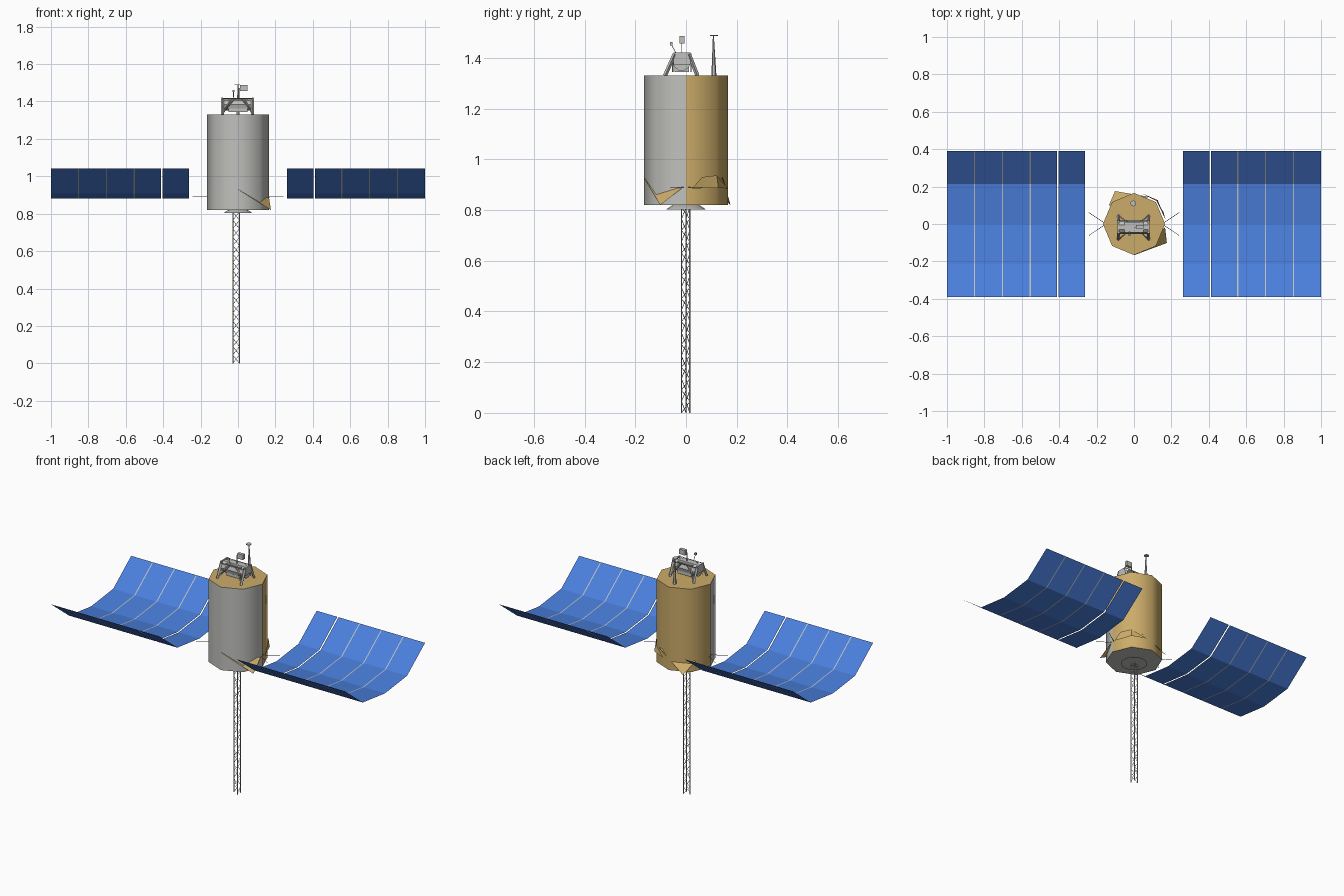
import bpy, bmesh, math
from mathutils import Vector

if "Cube" in bpy.data.objects:
    bpy.data.objects.remove(bpy.data.objects["Cube"])

def mat(name, r, g, b):
    m = bpy.data.materials.new(name)
    m.diffuse_color = (r, g, b, 1)
    m.use_nodes = True
    m.node_tree.nodes["Principled BSDF"].inputs["Base Color"].default_value = m.diffuse_color
    return m

GOLD = mat("gold_foil", .60, .41, .14)
GREY = mat("light_grey", .53, .53, .51)
BLUE = mat("solar_blue", .069, .212, .72)
STEEL = mat("steel_grey", .30, .30, .30)

def obj(name, bm, *mats, smooth=None):
    me = bpy.data.meshes.new(name)
    bm.normal_update()
    bm.to_mesh(me)
    bm.free()
    o = bpy.data.objects.new(name, me)
    bpy.context.collection.objects.link(o)
    for m in mats:
        me.materials.append(m)
    if smooth:
        bpy.ops.object.select_all(action='DESELECT')
        o.select_set(True)
        bpy.context.view_layer.objects.active = o
        bpy.ops.object.shade_smooth_by_angle(angle=math.radians(smooth))
    return o

def rod(bm, a, b, r1, r2=None, sides=5):
    """Tapered rod between two points."""
    a, b = Vector(a), Vector(b)
    d = b - a
    ret = bmesh.ops.create_cone(bm, cap_ends=True, segments=sides, radius1=r1,
                                radius2=r1 if r2 is None else r2, depth=d.length)
    q = Vector((0, 0, 1)).rotation_difference(d.normalized())
    for v in ret['verts']:
        v.co = q @ v.co + (a + b) / 2

def box(bm, x0, x1, y0, y1, z0, z1):
    ret = bmesh.ops.create_cube(bm, size=1)
    for v in ret['verts']:
        v.co = Vector(((x0 + x1) / 2 + v.co.x * (x1 - x0),
                       (y0 + y1) / 2 + v.co.y * (y1 - y0),
                       (z0 + z1) / 2 + v.co.z * (z1 - z0)))

def polar(r, deg, z):
    return (r * math.cos(math.radians(deg)), r * math.sin(math.radians(deg)), z)

# Octagonal body: grey front half and underside, gold back half and top
bm = bmesh.new()
rings = [[bm.verts.new(polar(.166, 45 * i, z)) for i in range(8)] for z in (.82, 1.33)]
for i in range(8):
    j = (i + 1) % 8
    f = bm.faces.new((rings[0][i], rings[0][j], rings[1][j], rings[1][i]))
    f.material_index = 0 if i < 4 else 1
bm.faces.new(rings[1]).material_index = 0
bm.faces.new(rings[0][::-1]).material_index = 1
obj("body", bm, GOLD, GREY, smooth=60)

# Gold sunshade flaps around the lower body
for k, turn in enumerate((0, 150)):
    bm = bmesh.new()
    pts = [polar(.167, -90 + turn, .93), polar(.203, -30 + turn, .82), polar(.167, -6 + turn, .885)]
    bm.faces.new([bm.verts.new(p) for p in pts])
    obj(f"sunshade_{k + 1}", bm, GOLD)
bm = bmesh.new()
pts = [polar(.17, 8, .885), polar(.18, 45, .888), polar(.17, 76, .885), polar(.172, 45, .937), polar(.17, 22, .93)]
bm.faces.new([bm.verts.new(p) for p in (pts[0], pts[1], pts[3], pts[4])])
bm.faces.new([bm.verts.new(p) for p in (pts[1], pts[2], pts[3])])
obj("sunshade_3", bm, GOLD)

# Shallow dish under the body
bm = bmesh.new()
rod(bm, (0, 0, .803), (0, 0, .821), .078, .05, 16)
obj("bottom_dish", bm, GREY, smooth=40)

# Triangular lattice mast
legs = [(-.028, 0), (.008, -.018), (.008, .015)]
bm = bmesh.new()
for x, y in legs:
    rod(bm, (x, y, 0), (x, y, .81), .0028)
obj("mast_rails", bm, GREY)
bm = bmesh.new()
bays = 18
h = .81 / bays
for i in range(bays):
    for s in range(3):
        a, b = legs[s], legs[(s + 1) % 3]
        if i % 2:
            a, b = b, a
        rod(bm, (*a, i * h), (*b, (i + 1) * h), .0013, sides=4)
obj("mast_bracing", bm, GREY)

# Solar wings: folded sheets in five strips, with narrow joining strips
profile = [(-.39, 1.043), (-.215, .907), (0, .881), (.215, .907), (.39, 1.043)]

def sheet(bm, x0, x1):
    va = [bm.verts.new((x0, y, z)) for y, z in profile]
    vb = [bm.verts.new((x1, y, z)) for y, z in profile]
    for i in range(4):
        f = bm.faces.new((va[i], va[i + 1], vb[i + 1], vb[i]))
        f.normal_update()
        if f.normal.z < 0:
            f.normal_flip()

strips = [(.262, .403), (.411, .552), (.558, .701), (.707, .85), (.856, 1.0)]
for side, name in ((-1, "left"), (1, "right")):
    bm = bmesh.new()
    for a, b in strips:
        sheet(bm, side * a, side * b)
    obj(f"solar_wing_{name}", bm, BLUE)
    bm = bmesh.new()
    for (_, a), (b, _) in zip(strips[1:], strips[2:]):
        sheet(bm, side * a, side * b)
    obj(f"wing_seams_{name}", bm, GREY)
    # V-shaped struts reaching towards the wing
    bm = bmesh.new()
    for t in (-1, 1):
        rod(bm, (side * .15, 0, .89), (side * .242, t * .062, .89), .0015)
    obj(f"wing_struts_{name}", bm, STEEL)

# Instrument on top: horizontal drum with end plates and splayed legs
bm = bmesh.new()
rod(bm, (-.08, -.017, 1.385), (.076, -.017, 1.385), .036, sides=10)
box(bm, -.05, .05, -.045, .012, 1.345, 1.418)
obj("instrument_drum", bm, GREY, smooth=30)
bm = bmesh.new()
for x in (-.084, .078):
    box(bm, x - .004, x + .004, -.05, .018, 1.375, 1.422)
obj("instrument_end_plates", bm, GREY)
bm = bmesh.new()
for x in (-.083, .078):
    for y0, y1 in ((-.083, -.045), (.045, .012)):
        rod(bm, (x, y0, 1.33), (x, y1, 1.415), .008, sides=4)
        rod(bm, (x, y0, 1.332), (x * .45, y1, 1.41), .004, sides=4)
obj("instrument_legs", bm, GREY)
bm = bmesh.new()
for y in (-.052, .02):
    for s in (-1, 1):
        rod(bm, (s * .077, y, 1.345), (s * .02, y, 1.412), .0025, sides=4)
    rod(bm, (-.08, y, 1.415), (.075, y, 1.415), .0025, sides=4)
obj("instrument_frame", bm, STEEL)

# Small sensors standing on the instrument
bm = bmesh.new()
rod(bm, (.005, -.017, 1.42), (.005, -.017, 1.472), .002)
rod(bm, (.005, -.017, 1.46), (.012, -.017, 1.47), .002)
box(bm, .011, .05, -.025, -.005, 1.456, 1.487)
rod(bm, (-.024, -.04, 1.42), (-.024, -.058, 1.453), .0015)
box(bm, -.03, -.018, -.064, -.054, 1.45, 1.462)
obj("top_sensors", bm, GREY)

# Tapered antenna with a small disc at the back
bm = bmesh.new()
rod(bm, (0, .11, 1.33), (0, .108, 1.487), .010, .002, 6)
rod(bm, (-.004, .11, 1.487), (-.004, .11, 1.491), .016, sides=8)
obj("antenna", bm, GREY)
